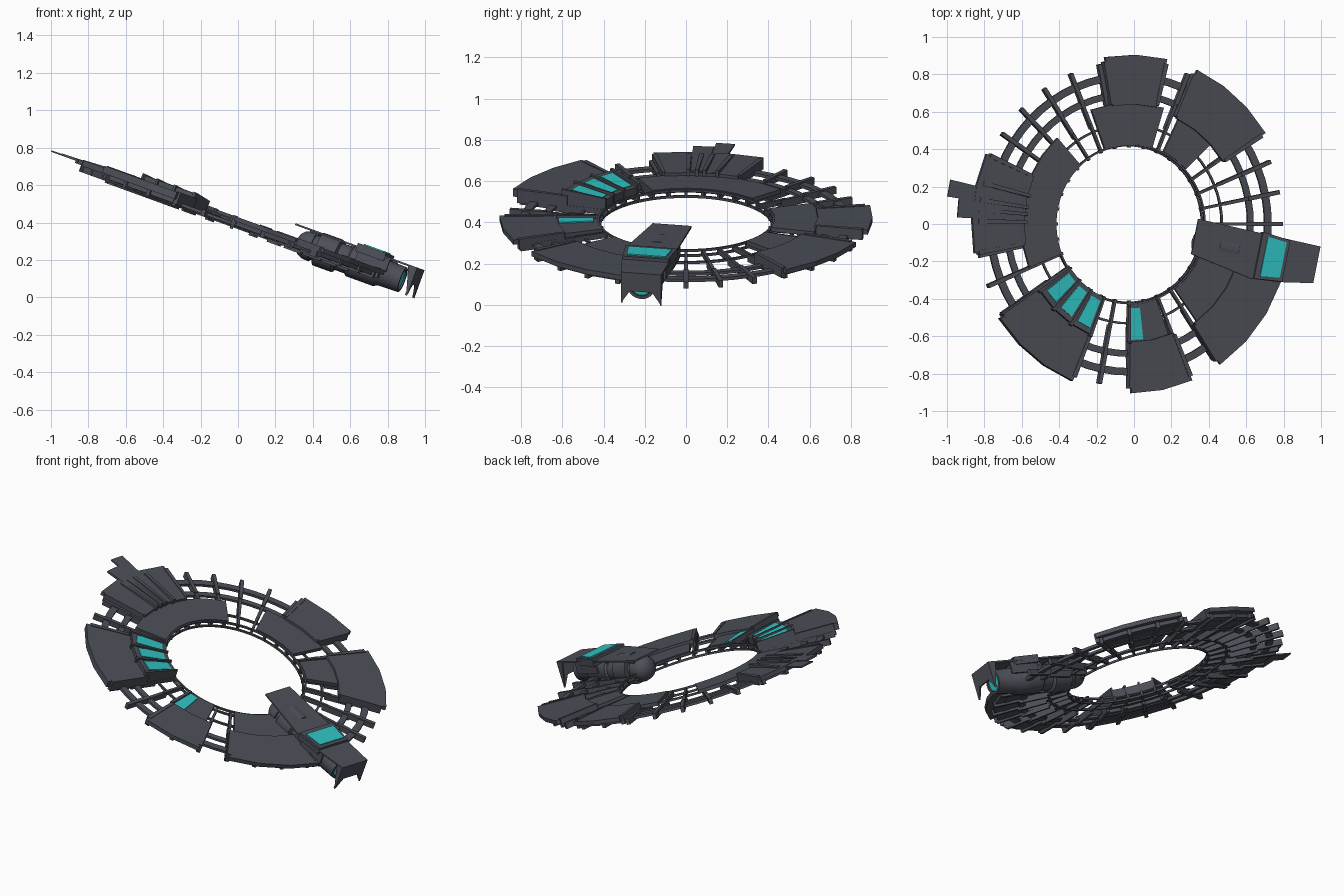
import bpy
import bmesh
from math import sin, cos, radians, pi
from mathutils import Matrix, Vector

if "Cube" in bpy.data.objects:
    bpy.data.objects.remove(bpy.data.objects["Cube"])

# Ring plane: tilted about the y axis, with radial parts turned inside it
TILT = Matrix.Translation((-0.025, 0, 0.40)) @ Matrix.Rotation(radians(20), 4, "Y")
RIB_STEP = 360 / 32


def turned(angle):
    return TILT @ Matrix.Rotation(radians(angle), 4, "Z")


def material(name, colour):
    mat = bpy.data.materials.new(name)
    mat.use_nodes = True
    mat.diffuse_color = (*colour, 1)
    mat.node_tree.nodes["Principled BSDF"].inputs["Base Color"].default_value = (*colour, 1)
    return mat


GREY = material("slate grey", (0.075, 0.08, 0.1))
TEAL = material("teal glass", (0.03, 0.56, 0.56))


def finish(name, bm, matrix, mat, smooth=False):
    bmesh.ops.recalc_face_normals(bm, faces=bm.faces)
    mesh = bpy.data.meshes.new(name)
    bm.to_mesh(mesh)
    bm.free()
    mesh.transform(matrix)
    mesh.materials.append(mat)
    obj = bpy.data.objects.new(name, mesh)
    bpy.context.collection.objects.link(obj)
    if smooth:
        bpy.ops.object.select_all(action="DESELECT")
        obj.select_set(True)
        bpy.context.view_layer.objects.active = obj
        bpy.ops.object.shade_smooth_by_angle(angle=radians(35))
    return obj


def add_strip(bm, sections, closed=False):
    """Join equal cross-section loops into a solid."""
    loops = [[bm.verts.new(p) for p in s] for s in sections]
    pairs = list(zip(loops, loops[1:]))
    if closed:
        pairs.append((loops[-1], loops[0]))
    for a, b in pairs:
        for i in range(len(a)):
            j = (i + 1) % len(a)
            bm.faces.new((a[i], a[j], b[j], b[i]))
    if not closed:
        bm.faces.new(loops[0])
        bm.faces.new(loops[-1])


def sector(name, r0, r1, a0, a1, low, high, mat=GREY, outer_high=None, segs=None):
    top = high if outer_high is None else outer_high
    n = segs or max(1, round((a1 - a0) / RIB_STEP))
    sections = []
    for i in range(n + 1):
        a = radians(a0 + (a1 - a0) * i / n)
        c, s = cos(a), sin(a)
        sections.append([(r * c, r * s, w) for r, w in
                         ((r0, low), (r1, low), (r1, top), (r0, high))])
    bm = bmesh.new()
    add_strip(bm, sections)
    return finish(name, bm, TILT, mat)


def add_box(bm, x0, x1, y0, y1, z0, z1):
    add_strip(bm, [[(x, y0, z0), (x, y1, z0), (x, y1, z1), (x, y0, z1)] for x in (x0, x1)])


def box(name, bounds, matrix, mat=GREY):
    bm = bmesh.new()
    add_box(bm, *bounds)
    return finish(name, bm, matrix, mat)


def prism(name, outline, low, high, matrix, mat=GREY):
    bm = bmesh.new()
    add_strip(bm, [[(x, y, w) for x, y in outline] for w in (low, high)])
    return finish(name, bm, matrix, mat)


# Concentric hoops of the open frame
for name, r0, r1, low, high in (
        ("inner_hoop_lower", 0.415, 0.425, -0.025, -0.013),
        ("inner_hoop_upper", 0.42, 0.43, 0.003, 0.015),
        ("thin_hoop", 0.525, 0.537, -0.02, -0.008),
        ("middle_hoop", 0.675, 0.71, -0.018, -0.004),
        ("outer_hoop", 0.77, 0.81, -0.014, 0.002)):
    bm = bmesh.new()
    sections = []
    for i in range(64):
        a = 2 * pi * i / 64
        sections.append([(r * cos(a), r * sin(a), w) for r, w in
                         ((r0, low), (r1, low), (r1, high), (r0, high))])
    add_strip(bm, sections, closed=True)
    finish(name, bm, TILT, GREY)

# Stepped radial ribs
for i in range(32):
    bm = bmesh.new()
    for r0, r1, half, low, high in ((0.41, 0.58, 0.007, -0.02, 0.008),
                                    (0.55, 0.72, 0.009, -0.035, 0.004),
                                    (0.69, 0.87, 0.011, -0.025, 0.01)):
        add_box(bm, r0, r1, -half, half, low, high)
    finish("rib", bm, turned(i * RIB_STEP), GREY)

# Deck panels: outer angles, inner angles, radius of the step, outer top height
for name, o0, o1, i0, i1, step, top in (
        ("back_deck", 77, 99.5, 73, 110, 0.64, 0.035),
        ("back_left_deck", 32.5, 65.5, 43, 64, 0.62, 0.035),
        ("front_left_deck", -56, -20, -54, -22, 0.64, 0.035),
        ("front_deck", -90, -67.5, -90, -70, 0.63, 0.035),
        ("front_right_deck", 214, 248, 214, 248, 0.61, 0.05),
        ("right_deck", 155.5, 190, 132, 202, 0.61, 0.035)):
    sector(name + "_outer", step, 0.905, o0, o1, 0.01, top)
    sector(name + "_inner", 0.43, step + 0.01, i0, i1, -0.002, 0.02)
    # Side rails and an underframe beneath each deck
    for edge in (o0, o1):
        sector(name + "_rail", step + 0.01, 0.88, edge - 0.8, edge + 0.8, -0.015, top + 0.004)
    sector(name + "_underframe", step + 0.04, 0.86, o0 + 1, o1 - 1, -0.012, 0.012)

# Front deck window
sector("front_deck_window", 0.45, 0.62, -90, -83.5, 0.02, 0.026, TEAL, segs=1)
sector("front_deck_window_rail", 0.44, 0.63, -92, -90.3, 0, 0.034)

# Three raised cabins with roof windows
for i in range(3):
    a = 219.4 + i * RIB_STEP
    sector("cabin", 0.425, 0.64, a - 5, a + 5, 0.01, 0.052, outer_high=0.075, segs=1)
    sector("cabin_window", 0.45, 0.61, a - 3.7, a + 3.7, 0.053, 0.058, TEAL, outer_high=0.077, segs=1)
for i in range(4):
    a = 213.75 + i * RIB_STEP
    sector("cabin_divider", 0.42, 0.65, a - 0.7, a + 0.7, 0, 0.065, outer_high=0.083, segs=1)

# Landing tongues and ridges on the right deck
sector("long_tongue", 0.62, 1.055, 167, 172, 0.022, 0.036, outer_high=0.03, segs=1)
sector("short_tongue", 0.62, 0.99, 172, 178, 0.022, 0.042, outer_high=0.034, segs=1)
for a in (165.5, 171.5, 175, 179):
    sector("tongue_ridge", 0.6, 0.87, a - 0.8, a + 0.8, 0.02, 0.055, outer_high=0.04, segs=1)

# Pod roof with its raised hood and window
POD = turned(-12)
prism("pod_roof", [(0.34, -0.092), (0.70, -0.15), (0.87, -0.133), (1.05, -0.1),
                   (1.05, 0.1), (0.87, 0.1), (0.70, 0.1), (0.34, 0.1)], 0.1, 0.11, POD)
prism("pod_hood", [(0.71, -0.148), (0.87, -0.13), (0.87, 0.095), (0.71, 0.108)], 0.08, 0.126, POD)
prism("pod_window", [(0.74, -0.128), (0.85, -0.113), (0.85, 0.08), (0.74, 0.088)], 0.126, 0.132, POD, TEAL)

# Pod side skirts and roof struts
for side in (-1, 1):
    y = side * 0.1 - 0.015
    box("pod_skirt", (0.72, 0.9, y - 0.006, y + 0.006, 0.03, 0.1), POD)
for x in (0.42, 0.56, 0.66):
    box("roof_strut", (x, x + 0.05, -0.045, 0.045, 0.06, 0.102), POD)

# Forked end plate hanging from the roof
bm = bmesh.new()
fork = [(-0.1, 0.11), (-0.1, -0.05), (-0.055, 0.015), (0.055, 0.015), (0.1, -0.05), (0.1, 0.11)]
add_strip(bm, [[(x, y, w) for y, w in fork] for x in (1.038, 1.05)])
finish("forked_end_plate", bm, POD, GREY)
for side in (-1, 1):
    bm = bmesh.new()
    fin = [(1.0, 0.105), (1.045, 0.105), (1.045, -0.05)]
    add_strip(bm, [[(x, side * y, w) for x, w in fin] for y in (0.092, 0.1)])
    finish("end_fin", bm, POD, GREY)

# Turned engine body with a domed inner end
profile = [(0.365, 0.02), (0.375, 0.045), (0.395, 0.066), (0.425, 0.078), (0.46, 0.08),
           (0.46, 0.07), (0.49, 0.07), (0.49, 0.092), (0.60, 0.092), (0.61, 0.075),
           (0.67, 0.075), (0.68, 0.086), (0.84, 0.086), (0.86, 0.074), (0.98, 0.07),
           (0.98, 0.055), (0.965, 0.055)]


def lathe(name, points, mat):
    bm = bmesh.new()
    add_strip(bm, [[(x, r * cos(2 * pi * k / 28), 0.022 + r * sin(2 * pi * k / 28))
                    for k in range(28)] for x, r in points])
    return finish(name, bm, POD @ Matrix.Translation((0, -0.015, 0)), mat, smooth=True)


lathe("engine_body", profile, GREY)
lathe("engine_lens", [(0.966, 0.053), (0.972, 0.053)], TEAL)
